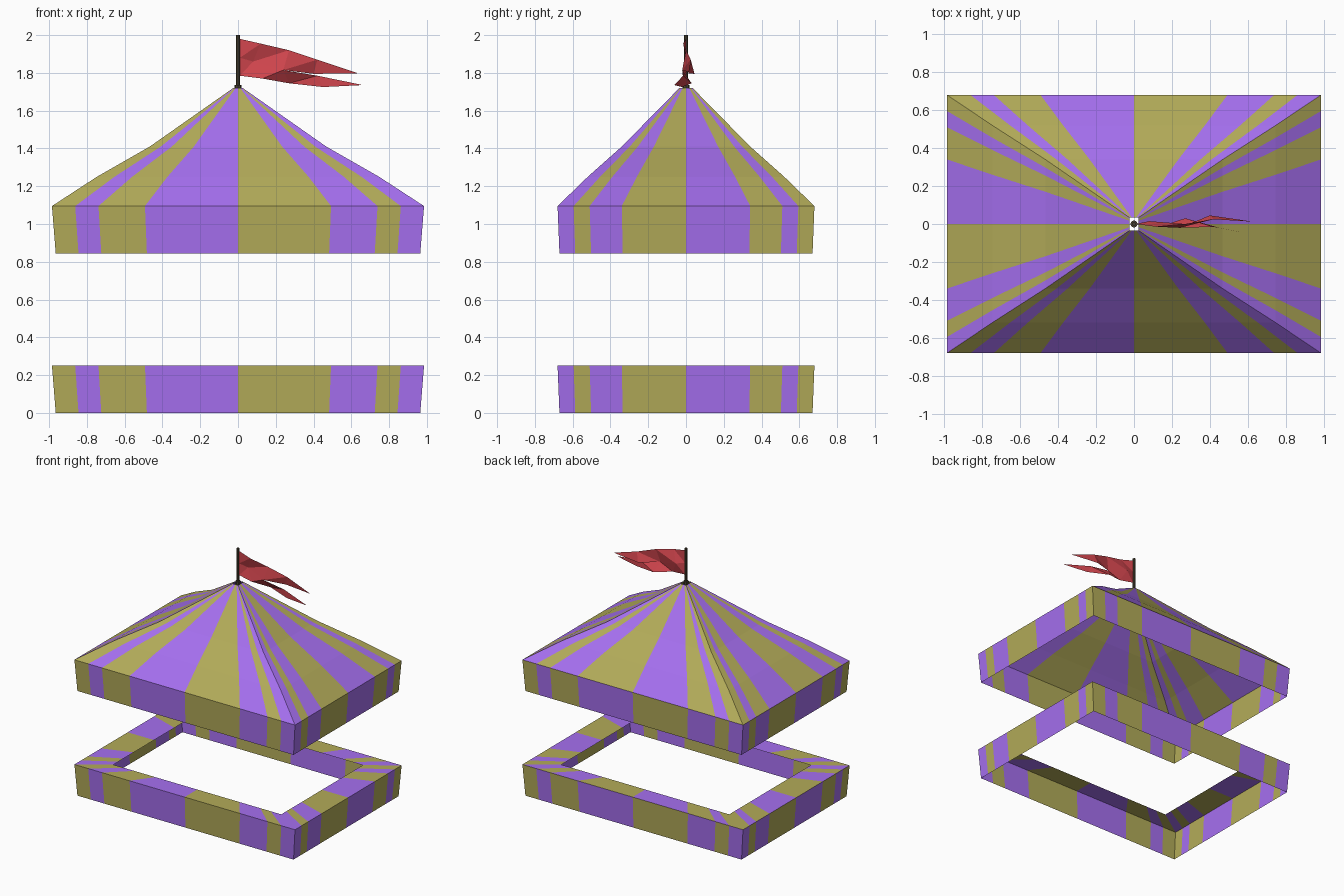
import bpy, bmesh

if "Cube" in bpy.data.objects:
    bpy.data.objects.remove(bpy.data.objects["Cube"])


def material(name, rgb):
    m = bpy.data.materials.new(name)
    m.diffuse_color = (*rgb, 1)
    m.use_nodes = True
    m.node_tree.nodes["Principled BSDF"].inputs["Base Color"].default_value = m.diffuse_color
    return m


OLIVE = material("olive", (0.45, 0.41, 0.10))
PURPLE = material("purple", (0.38, 0.16, 0.87))
RED = material("red", (0.64, 0.06, 0.075))
BROWN = material("brown", (0.07, 0.055, 0.03))

# Stripe borders along each side, narrowing towards the corners
STRIPES = [-1, -0.875, -0.75, -0.5, 0, 0.5, 0.75, 0.875]


def finish(bm, name, mats):
    me = bpy.data.meshes.new(name)
    bm.to_mesh(me)
    bm.free()
    for m in mats:
        me.materials.append(m)
    ob = bpy.data.objects.new(name, me)
    bpy.context.collection.objects.link(ob)
    return ob


def outline(hx, hy, z):
    """Rectangle split at the stripe borders: front, right, back, left."""
    pts = [(t * hx, -hy, z) for t in STRIPES]
    pts += [(hx, t * hy, z) for t in STRIPES]
    return pts + [(-x, -y, z) for x, y, z in pts]


def striped_shell(name, levels, first_colour):
    """Skin rectangles from outside/bottom to inside/top with stripes."""
    bm = bmesh.new()
    rings = [[bm.verts.new(p) for p in outline(*lv)] for lv in levels]
    for a, b in zip(rings, rings[1:]):
        for i in range(32):
            j = (i + 1) % 32
            f = bm.faces.new((a[i], a[j], b[j], b[i]))
            f.material_index = (i + first_colour[i // 8]) % 2
    return finish(bm, name, [OLIVE, PURPLE])


def cylinder(name, r, z0, z1, sides=8):
    bm = bmesh.new()
    bmesh.ops.create_cone(bm, cap_ends=True, segments=sides, radius1=r,
                          radius2=r, depth=z1 - z0)
    bmesh.ops.translate(bm, verts=bm.verts, vec=(0, 0, (z0 + z1) / 2))
    return finish(bm, name, [BROWN])


TOP_START = (0, 1, 1, 0)
SIDE_START = (0, 1, 0, 1)

# Tent roof with sagging slopes, and its hanging border
striped_shell("tent_roof", [(0.985, 0.68, 1.095), (0.747, 0.52, 1.25),
                            (0.467, 0.34, 1.41), (0.025, 0.035, 1.72)],
              TOP_START)
striped_shell("roof_border", [(0.965, 0.67, 0.845), (0.985, 0.68, 1.095)],
              SIDE_START)

# Lower counter: outer wall and flat top with an open middle
striped_shell("counter_wall", [(0.965, 0.67, 0), (0.985, 0.68, 0.25)],
              SIDE_START)
striped_shell("counter_top", [(0.985, 0.68, 0.25), (0.75, 0.52, 0.25)],
              TOP_START)

# Flag pole and collar
cylinder("flag_pole", 0.01, 1.70, 2.0)
cylinder("pole_collar", 0.019, 1.715, 1.735)

# Rippled swallowtail flag: two strips sharing a middle fold
top = [(0.01, 0, 1.98), (0.12, -0.015, 1.955), (0.27, 0, 1.92),
       (0.42, 0.025, 1.87), (0.63, 0.012, 1.80)]
fold = [(0.01, 0, 1.88), (0.08, 0.015, 1.86), (0.24, -0.02, 1.815)]
upper = fold + [(0.40, 0.045, 1.795), (0.63, 0.012, 1.797)]
lower = fold + [(0.42, -0.015, 1.785), (0.65, -0.06, 1.738)]
bottom = [(0.01, 0, 1.785), (0.13, -0.015, 1.77), (0.27, 0.03, 1.745),
          (0.45, -0.02, 1.725), (0.65, -0.06, 1.735)]
bm = bmesh.new()
for hi, lo in ((top, upper), (lower, bottom)):
    h = [bm.verts.new(p) for p in hi]
    l = [bm.verts.new(p) for p in lo]
    for i in range(4):
        bm.faces.new((l[i], l[i + 1], h[i + 1]))
        bm.faces.new((l[i], h[i + 1], h[i]))
bmesh.ops.remove_doubles(bm, verts=bm.verts, dist=0.0005)
finish(bm, "flag", [RED])
